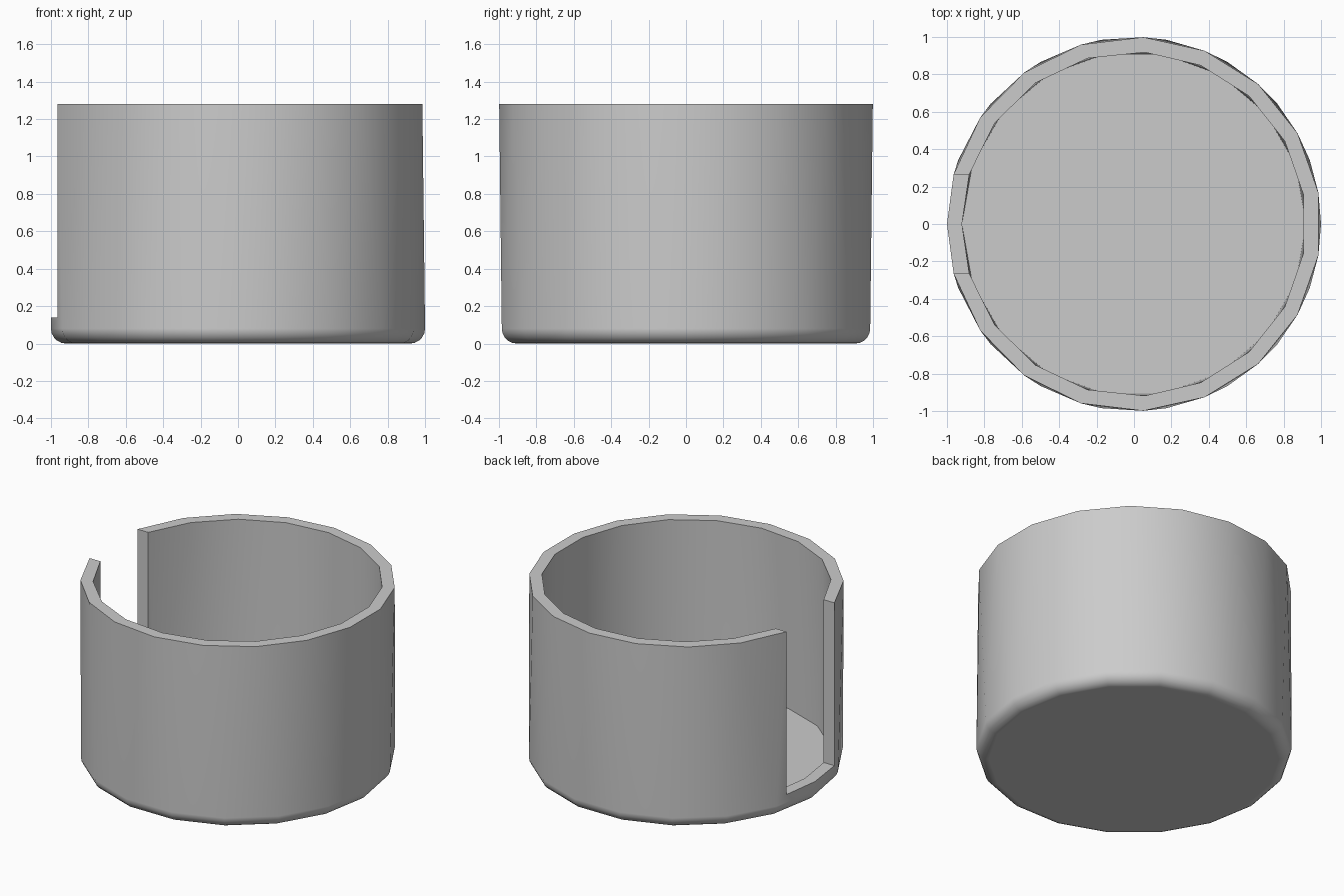
import bpy
import bmesh
from math import asin, cos, sin, pi, radians

cube = bpy.data.objects.get("Cube")
if cube:
    bpy.data.objects.remove(cube)

OUTER, WALL = 1.0, 0.08
INNER = OUTER - WALL
HEIGHT, LIP = 1.28, 0.14
SLOT_HALF = 0.265
SIDES, ARC_SIDES, FILLET_STEPS = 18, 17, 5

bm = bmesh.new()


def add_vert(radius, angle, z):
    return bm.verts.new((radius * cos(angle), radius * sin(angle), z))


def full_ring(radius, z):
    """Closed ring as (angle, vertex) pairs running from +pi down to -pi."""
    step = 2 * pi / SIDES
    ring = [(pi - i * step, add_vert(radius, pi - i * step, z)) for i in range(SIDES)]
    return ring + [(-pi, ring[0][1])]


def slotted_rim(radius):
    """Closed chain along the slot lip, up the slot side, round the top, and back."""
    edge = pi - asin(SLOT_HALF / radius)
    middle = add_vert(radius, pi, LIP)
    chain = [(pi, middle), (edge, add_vert(radius, edge, LIP))]
    for i in range(ARC_SIDES + 1):
        a = edge * (1 - 2 * i / ARC_SIDES)
        # the first top corner joins after the next ring vertex, clear of the slot
        key = pi - 2 * pi / SIDES - 0.001 if i == 0 else a
        chain.append((key, add_vert(radius, a, HEIGHT)))
    return chain + [(-edge, add_vert(radius, -edge, LIP)), (-pi, middle)]


def zip_chains(low, high):
    """Fill between two chains with triangles, ordered by angle."""
    i = j = 0
    while i < len(low) - 1 or j < len(high) - 1:
        step_low = j == len(high) - 1 or (
            i < len(low) - 1 and low[i + 1][0] >= high[j + 1][0])
        tip = low[i + 1][1] if step_low else high[j + 1][1]
        bm.faces.new((low[i][1], tip, high[j][1]))
        if step_low:
            i += 1
        else:
            j += 1


def bridge(a, b):
    for k in range(len(a) - 1):
        bm.faces.new((a[k][1], a[k + 1][1], b[k + 1][1], b[k][1]))


# Rounded base
rings = []
for k in range(FILLET_STEPS + 1):
    t = k / FILLET_STEPS * pi / 2
    rings.append(full_ring(INNER + WALL * sin(t), WALL * (1 - cos(t))))
for a, b in zip(rings, rings[1:]):
    bridge(a, b)
bm.faces.new([v for _, v in rings[0][:-1]])

# Outer wall, inner wall, rim with slot cheeks, inside floor
outer_rim, inner_rim = slotted_rim(OUTER), slotted_rim(INNER)
floor = full_ring(INNER, WALL)
zip_chains(rings[-1], outer_rim)
zip_chains(floor, inner_rim)
bridge(outer_rim, inner_rim)
bm.faces.new([v for _, v in floor[:-1]])
bmesh.ops.recalc_face_normals(bm, faces=bm.faces[:])

mesh = bpy.data.meshes.new("slotted_cup")
bm.to_mesh(mesh)
bm.free()
cup = bpy.data.objects.new("slotted_cup", mesh)
bpy.context.collection.objects.link(cup)

# Plain grey material
grey = bpy.data.materials.new("light_grey")
grey.use_nodes = True
colour = (0.6, 0.6, 0.6, 1)
grey.diffuse_color = colour
grey.node_tree.nodes["Principled BSDF"].inputs["Base Color"].default_value = colour
mesh.materials.append(grey)

# Smooth walls with crisp rim edges
for ob in bpy.context.selected_objects:
    ob.select_set(False)
cup.select_set(True)
bpy.context.view_layer.objects.active = cup
bpy.ops.object.shade_smooth_by_angle(angle=radians(35))
weighted = cup.modifiers.new("weighted_normals", 'WEIGHTED_NORMAL')
weighted.keep_sharp = True
